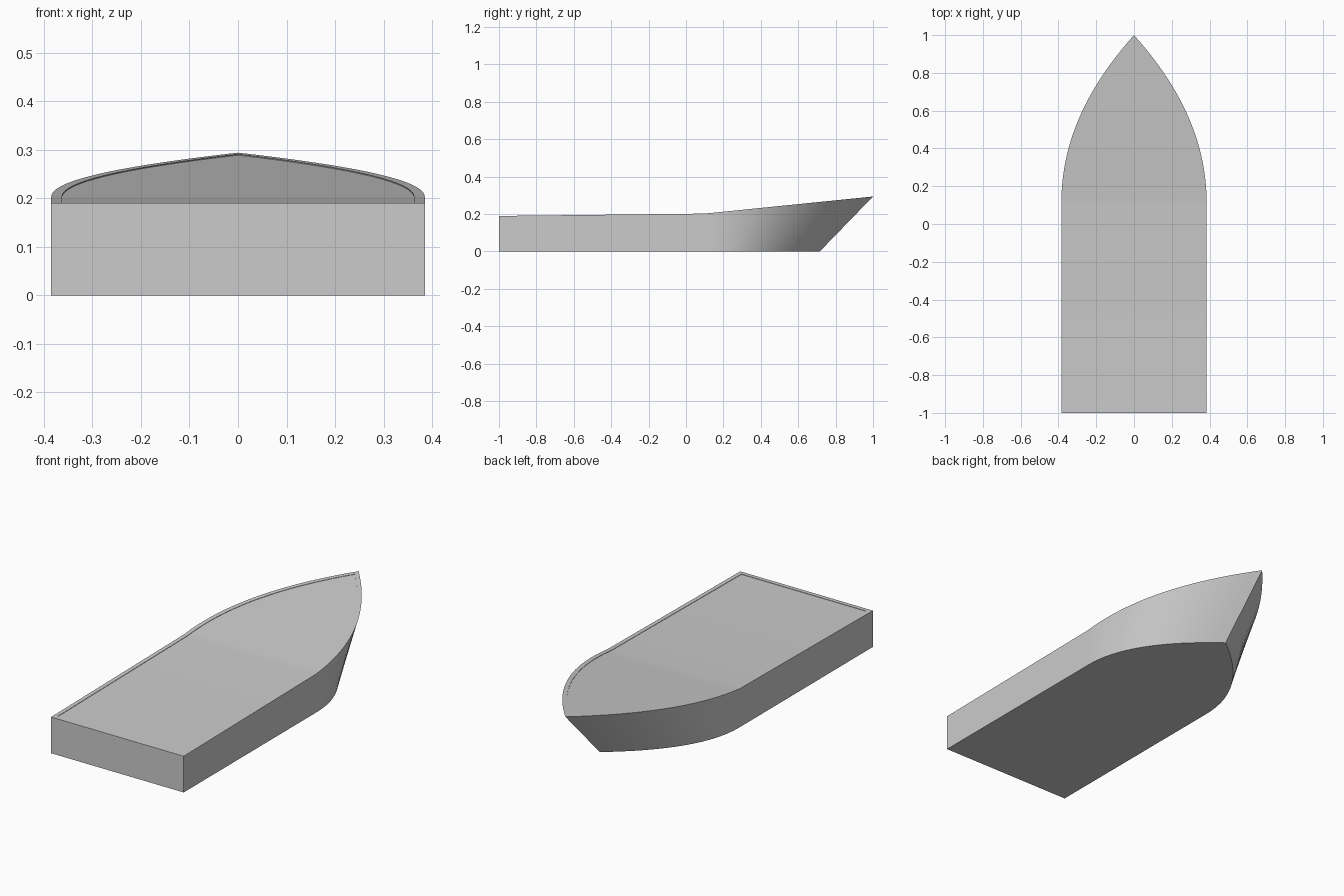
import bpy, bmesh

if "Cube" in bpy.data.objects:
    bpy.data.objects.remove(bpy.data.objects["Cube"])

HALF, SHOULDER, N = 0.385, 0.1, 24


def outline(tip):
    """Plan outline: square stern, straight sides, curved pointed bow."""
    right = [(HALF, -1.0)]
    for i in range(N):
        t = i / N
        right.append((HALF * (1 - t ** 2.1), SHOULDER + (tip - SHOULDER) * t))
    return right + [(0, tip)] + [(-x, y) for x, y in reversed(right)]


def sheer(y):
    """Deck height: almost level aft, rising to the bow."""
    if y < SHOULDER:
        return 0.19 + 0.0125 * (y + 1) / 1.1
    return 0.2025 + 0.0915 * (y - SHOULDER) / 0.9


# Hull: ruled sides between the keel outline and the longer deck outline
bm = bmesh.new()
low = [bm.verts.new((x, y, 0)) for x, y in outline(0.715)]
top_pts = outline(1.0)
top = [bm.verts.new((x, y, sheer(y))) for x, y in top_pts]
count = len(low)
for i in range(count):
    j = (i + 1) % count
    bm.faces.new((low[i], low[j], top[j], top[i]))
bm.faces.new(list(reversed(low)))

# Narrow gunwale rim, tiny step, and deck strips across the hull
rim = 0.022


def inset(x, y):
    s = (HALF - rim) / HALF
    return x * s, -1 + rim + (y + 1) * (2 - 2.4 * rim) / 2


inner_pts = [inset(x, y) for x, y in top_pts]
inner = [bm.verts.new((x, y, sheer(y))) for x, y in inner_pts]
deck = [bm.verts.new((x, y, sheer(y) - 0.002)) for x, y in inner_pts]
for a, b in ((top, inner), (inner, deck)):
    for i in range(count):
        j = (i + 1) % count
        bm.faces.new((a[i], a[j], b[j], b[i]))
for i in range(count // 2):
    j, k = count - 1 - i, count - 2 - i
    strip = [deck[i], deck[i + 1]] + ([deck[k]] if k != i + 1 else []) + [deck[j]]
    bm.faces.new(strip)
bmesh.ops.recalc_face_normals(bm, faces=bm.faces)

mesh = bpy.data.meshes.new("boat_hull")
bm.to_mesh(mesh)
bm.free()
hull = bpy.data.objects.new("boat_hull", mesh)
bpy.context.collection.objects.link(hull)
bpy.context.view_layer.objects.active = hull
hull.select_set(True)
bpy.ops.object.shade_smooth_by_angle(angle=0.3)
